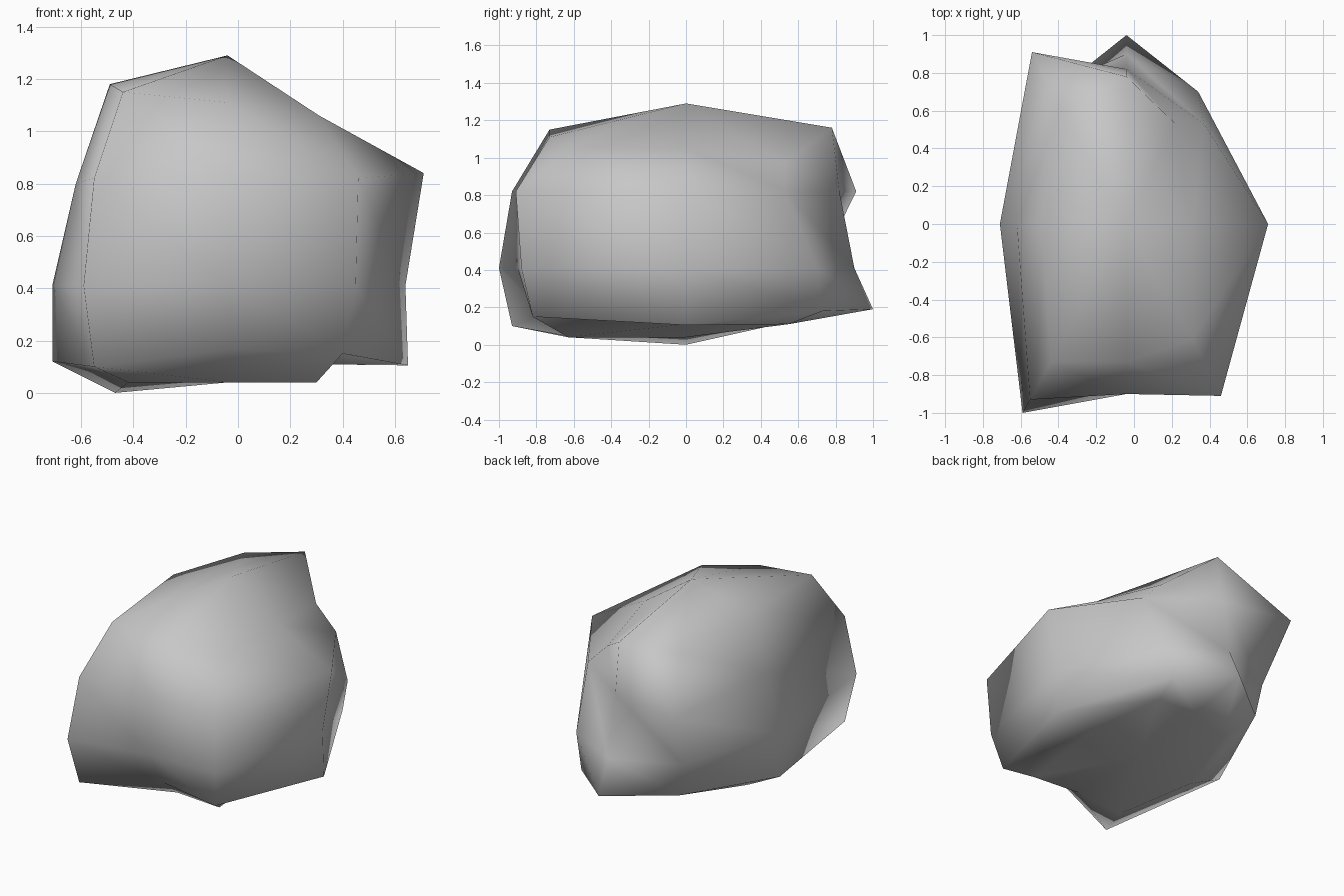
import bpy
import bmesh

default_cube = bpy.data.objects.get("Cube")
if default_cube:
    bpy.data.objects.remove(default_cube, do_unlink=True)

MIDDLE = -0.04  # x of the centre columns


def make_material(name, colour):
    material = bpy.data.materials.new(name)
    material.use_nodes = True
    material.diffuse_color = colour
    shader = material.node_tree.nodes["Principled BSDF"]
    shader.inputs["Base Color"].default_value = colour
    shader.inputs["Roughness"].default_value = 0.9
    return material


def front_or_back(profile):
    """Turn a (y, z) profile into a column on the middle line."""
    return [(MIDDLE, y, z) for y, z in profile]


def left_or_right(profile):
    """Turn an (x, z) profile into a column on the cross line."""
    return [(x, 0, z) for x, z in profile]


# Eight upright profiles around the boulder, each from underside to crown
front_right_corner = [(-.42, -.63, .04), (-.55, -.93, .1), (-.59, -1, .41),
                      (-.55, -.93, .82), (-.44, -.73, 1.15)]
front_middle = front_or_back([(-.6, .04), (-.75, .165), (-.9, .41),
                              (-.9, .82), (-.73, 1.11)])
front_left_corner = [(.3, -.63, .04), (.4, -.82, .15), (.45, -.88, .41),
                     (.46, -.91, .82), (.31, -.61, 1.06)]
left_middle = left_or_right([(.32, .11), (.65, .105), (.64, .41),
                             (.71, .84), (.31, 1.05)])
back_left_corner = [(.25, .55, .11), (.28, .73, .18), (.34, .7, .41),
                    (.37, .53, .82), (.22, .53, .97)]
back_middle = front_or_back([(.55, .11), (1, .19), (.9, .41),
                             (.82, .82), (.78, 1.16)])
back_right_corner = [(-.36, .45, .1), (-.43, .69, .18), (-.47, .71, .41),
                     (-.54, .91, .82), (-.39, .62, 1.12)]
right_middle = left_or_right([(-.47, 0), (-.71, .12), (-.71, .41),
                              (-.62, .8), (-.49, 1.18)])

columns = [front_right_corner, front_middle, front_left_corner, left_middle,
           back_left_corner, back_middle, back_right_corner, right_middle]


def build_boulder(name, columns, underside, crown, material):
    """Skin neighbouring columns with triangles and close both ends with fans."""
    bm = bmesh.new()
    skin = [[bm.verts.new(point) for point in column] for column in columns]
    bottom = bm.verts.new((MIDDLE, 0, underside))
    top = bm.verts.new((MIDDLE, 0, crown))

    for this, following in zip(skin, skin[1:] + skin[:1]):
        # Sides, every facet pair split along the same slant
        for low in range(len(this) - 1):
            high = low + 1
            bm.faces.new((this[low], following[low], this[high]))
            bm.faces.new((following[low], following[high], this[high]))
        # Underside and crown
        bm.faces.new((following[0], this[0], bottom))
        bm.faces.new((this[-1], following[-1], top))

    for face in bm.faces:
        face.smooth = True

    mesh = bpy.data.meshes.new(name)
    bm.to_mesh(mesh)
    bm.free()
    mesh.materials.append(material)
    boulder = bpy.data.objects.new(name, mesh)
    bpy.context.collection.objects.link(boulder)
    return boulder


stone_grey = make_material("stone_grey", (0.57, 0.57, 0.57, 1))
build_boulder("boulder", columns, .04, 1.29, stone_grey)
